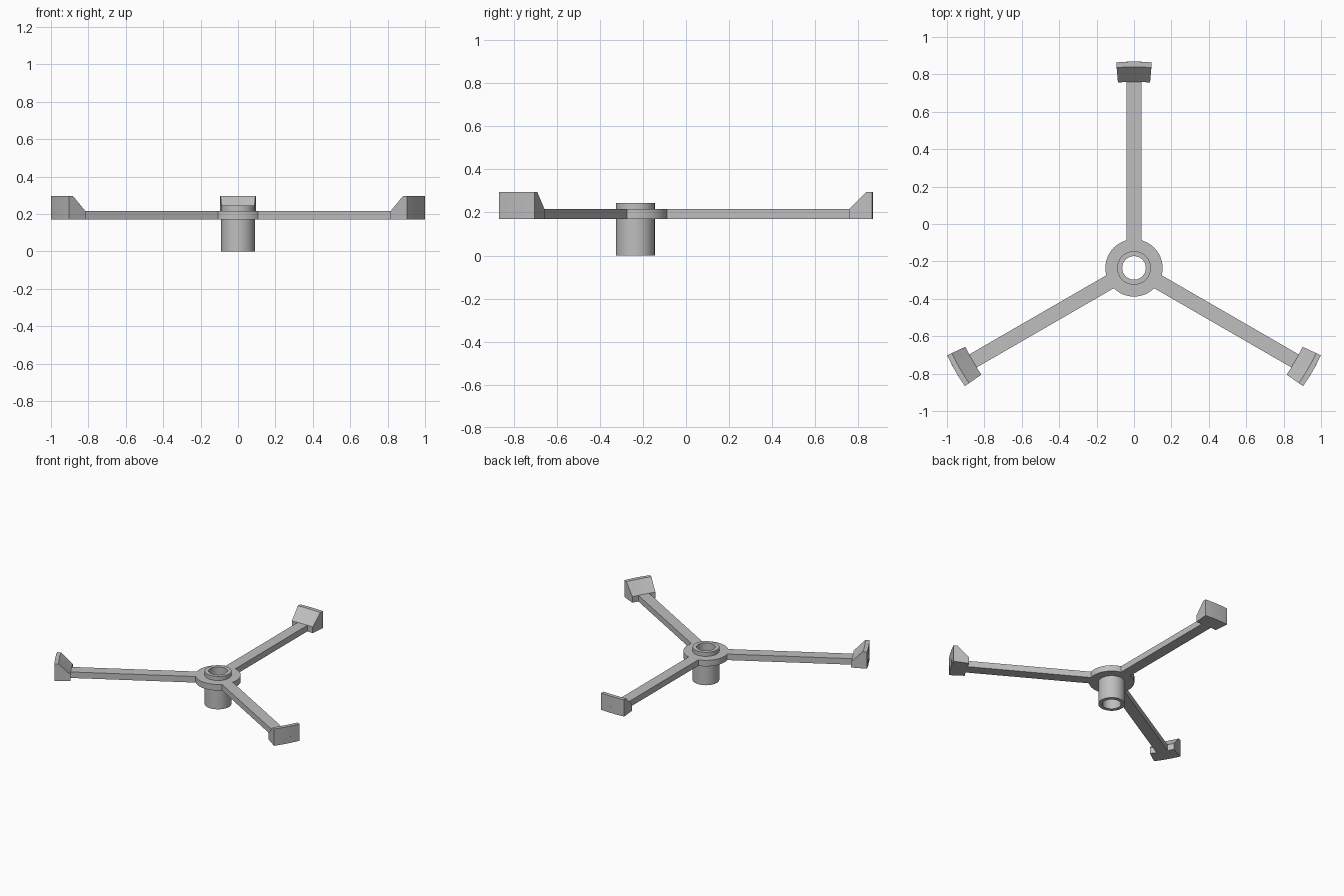
import bpy, bmesh
from math import sin, cos, pi, radians

cube = bpy.data.objects.get("Cube")
if cube:
    bpy.data.objects.remove(cube, do_unlink=True)

CENTRE_Y = -0.235
ARM_Z0, ARM_Z1 = 0.17, 0.215
HOLE_R, TUBE_R, HUB_R = 0.063, 0.09, 0.153
RIM_R = 1.103

grey = bpy.data.materials.new("grey_metal")
grey.use_nodes = True
colour = (0.52, 0.52, 0.52, 1)
grey.diffuse_color = colour
grey.node_tree.nodes["Principled BSDF"].inputs["Base Color"].default_value = colour


def sweep(name, profile, start, end, steps):
    """Turn a closed (radius, z) profile about the hub axis."""
    full = abs(end - start - 2 * pi) < 1e-6
    bm = bmesh.new()
    rings = []
    for i in range(steps if full else steps + 1):
        a = start + (end - start) * i / steps
        rings.append([bm.verts.new((r * cos(a), r * sin(a), z)) for r, z in profile])
    n = len(profile)
    for i in range(steps):
        a, b = rings[i], rings[(i + 1) % len(rings)]
        for j in range(n):
            k = (j + 1) % n
            bm.faces.new((a[j], b[j], b[k], a[k]))
    if not full:
        bm.faces.new(rings[0])
        bm.faces.new(rings[-1])
    return finish(name, bm)


def finish(name, bm):
    bmesh.ops.recalc_face_normals(bm, faces=bm.faces)
    mesh = bpy.data.meshes.new(name)
    bm.to_mesh(mesh)
    bm.free()
    mesh.materials.append(grey)
    ob = bpy.data.objects.new(name, mesh)
    ob.location.y = CENTRE_Y
    bpy.context.collection.objects.link(ob)
    bpy.ops.object.select_all(action="DESELECT")
    ob.select_set(True)
    bpy.context.view_layer.objects.active = ob
    bpy.ops.object.shade_smooth_by_angle(angle=radians(30))
    return ob


def ring(r0, r1, z0, z1):
    return [(r0, z0), (r1, z0), (r1, z1), (r0, z1)]


# Hollow shaft and the flange around it
sweep("hub_tube", ring(HOLE_R, TUBE_R, 0, 0.245), 0, 2 * pi, 64)
sweep("hub_flange", ring(TUBE_R - 0.01, HUB_R, ARM_Z0, ARM_Z1), 0, 2 * pi, 64)

# Three arms, each ending in a curved wedge pad
pad_profile = [(0.995, ARM_Z0), (RIM_R, ARM_Z0), (RIM_R, 0.295),
               (1.075, 0.295), (0.995, ARM_Z1)]
half_angle = radians(4.95)
for label, degrees in (("back", 90), ("right", 210), ("left", 330)):
    angle = radians(degrees)
    bm = bmesh.new()
    bmesh.ops.create_cube(bm, size=1)
    inner = TUBE_R + 0.02
    for v in bm.verts:
        v.co.x = RIM_R if v.co.x > 0 else inner
        v.co.y *= 0.08
        v.co.z = ARM_Z1 if v.co.z > 0 else ARM_Z0
    arm = finish(label + "_arm", bm)
    arm.rotation_euler.z = angle
    sweep(label + "_pad", pad_profile, angle - half_angle, angle + half_angle, 8)
